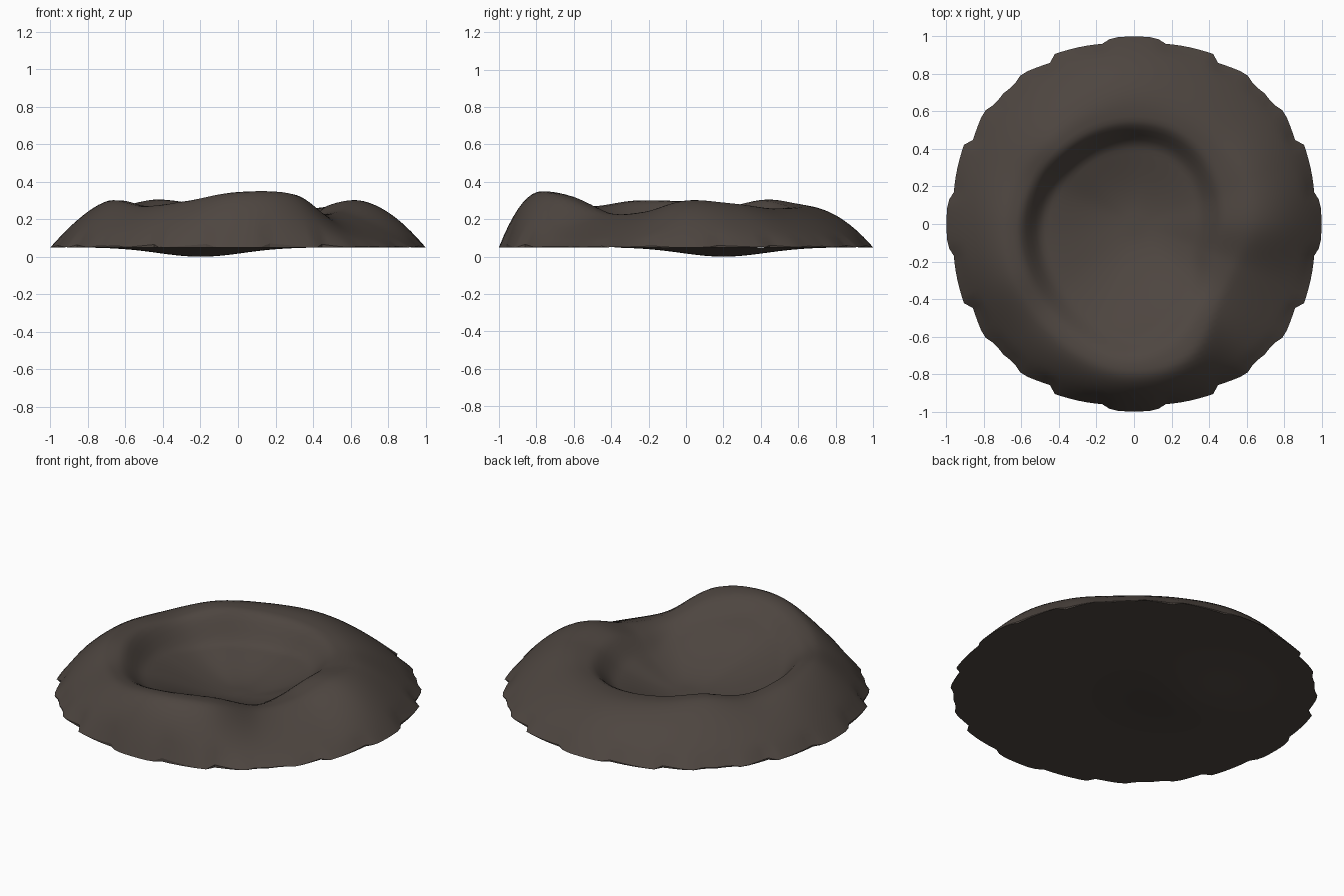
import bpy, bmesh, math

if "Cube" in bpy.data.objects:
    bpy.data.objects.remove(bpy.data.objects["Cube"])

# One row per 22.5 degrees, counter-clockwise from +x:
# steep wall foot, wall share of depth, rim crest radius, crest height, outer slope exponent
RIM = [
    (.34, .22, .62, .30, 1.8), (.36, .27, .64, .285, 1.6), (.39, .35, .61, .26, 1.6), (.41, .45, .60, .26, 1.8),
    (.41, .52, .62, .27, 2.0), (.41, .52, .62, .285, 1.7), (.42, .52, .62, .305, 1.5), (.45, .52, .65, .275, 1.6),
    (.48, .48, .68, .295, 1.5), (.50, .40, .70, .30, 1.5), (.52, .27, .71, .27, 1.4), (.56, .2, .75, .295, 1.6),
    (.60, .15, .78, .345, 1.9), (.52, .15, .76, .335, 1.6), (.42, .15, .62, .235, 1.2), (.33, .2, .58, .24, 1.3),
]
# Stepped outline for one eighth of the circle: angle, radius
EDGE = [(0, 1.0), (6.9, 1.0), (9.5, .975), (25, 1.0), (27.6, .968), (36.9, 1.0), (40.9, .978), (45, .985)]


def rim_at(a):
    """Smooth periodic interpolation of the rim table."""
    f = (a / (2 * math.pi)) * 16
    i = int(math.floor(f))
    t = f - i
    p = [RIM[(i + k) % 16] for k in (-1, 0, 1, 2)]
    return [0.5 * (2 * q1 + (q2 - q0) * t + (2 * q0 - 5 * q1 + 4 * q2 - q3) * t * t
                   + (3 * q1 - q0 - 3 * q2 + q3) * t ** 3) for q0, q1, q2, q3 in zip(*p)]


def edge_at(a):
    d = math.degrees(a) % 90
    d = min(d, 90 - d)
    for (a0, r0), (a1, r1) in zip(EDGE, EDGE[1:]):
        if d <= a1:
            return r0 + (r1 - r0) * (d - a0) / (a1 - a0)
    return EDGE[-1][1]


def smooth(t):
    t = max(0.0, min(1.0, t))
    return t * t * (3 - 2 * t)


def bump(x, y):
    return math.exp(-((x + .2) ** 2 + (y - .2) ** 2) / .1)


def top_z(r, a):
    foot, share, crest, top, power = rim_at(a)
    base = .065 - .02 * bump(r * math.cos(a), r * math.sin(a))
    if r <= crest:
        g = share * smooth((r - foot) / .14) + (1 - share) * smooth((r - .05) / (crest - .05))
        return base + (top - base) * g
    t = (r - crest) / (1 - crest)
    return .05 + (top - .05) * max(0.0, 1 - t ** power)


def bottom_z(r, a):
    return .05 - .05 * bump(r * math.cos(a), r * math.sin(a))


N, RINGS = 144, 40
bm = bmesh.new()


def sheet(height, up):
    """Polar sheet with the stepped outline; returns its outer ring."""
    centre = bm.verts.new((0, 0, height(0, 0)))
    prev = None
    for k in range(1, RINGS + 1):
        ring = []
        for j in range(N):
            a = 2 * math.pi * j / N
            r0 = k / RINGS
            r = r0 * (1 - (1 - edge_at(a)) * smooth((r0 - .9) / .1))
            ring.append(bm.verts.new((r * math.cos(a), r * math.sin(a), height(r + .65 * (r0 - r), a))))
        for j in range(N):
            n = (j + 1) % N
            loop = [centre, ring[j], ring[n]] if prev is None else [prev[j], ring[j], ring[n], prev[n]]
            bm.faces.new(loop if up else loop[::-1]).smooth = True
        prev = ring
    return prev


# Crater top, nearly flat underside, and the thin ragged rim between them
upper = sheet(top_z, True)
lower = sheet(bottom_z, False)
wall_top = [bm.verts.new(v.co) for v in upper]
wall_low = [bm.verts.new(v.co) for v in lower]
for j in range(N):
    n = (j + 1) % N
    if max(wall_top[j].co.z, wall_top[n].co.z) > .052:
        bm.faces.new((wall_low[j], wall_low[n], wall_top[n], wall_top[j]))

mesh = bpy.data.meshes.new("crater_mound")
bm.to_mesh(mesh)
bm.free()

soil = bpy.data.materials.new("dark brown soil")
soil.diffuse_color = (.075, .060, .051, 1)
soil.use_nodes = True
soil.node_tree.nodes["Principled BSDF"].inputs["Base Color"].default_value = soil.diffuse_color
mesh.materials.append(soil)
bpy.context.collection.objects.link(bpy.data.objects.new("crater_mound", mesh))
